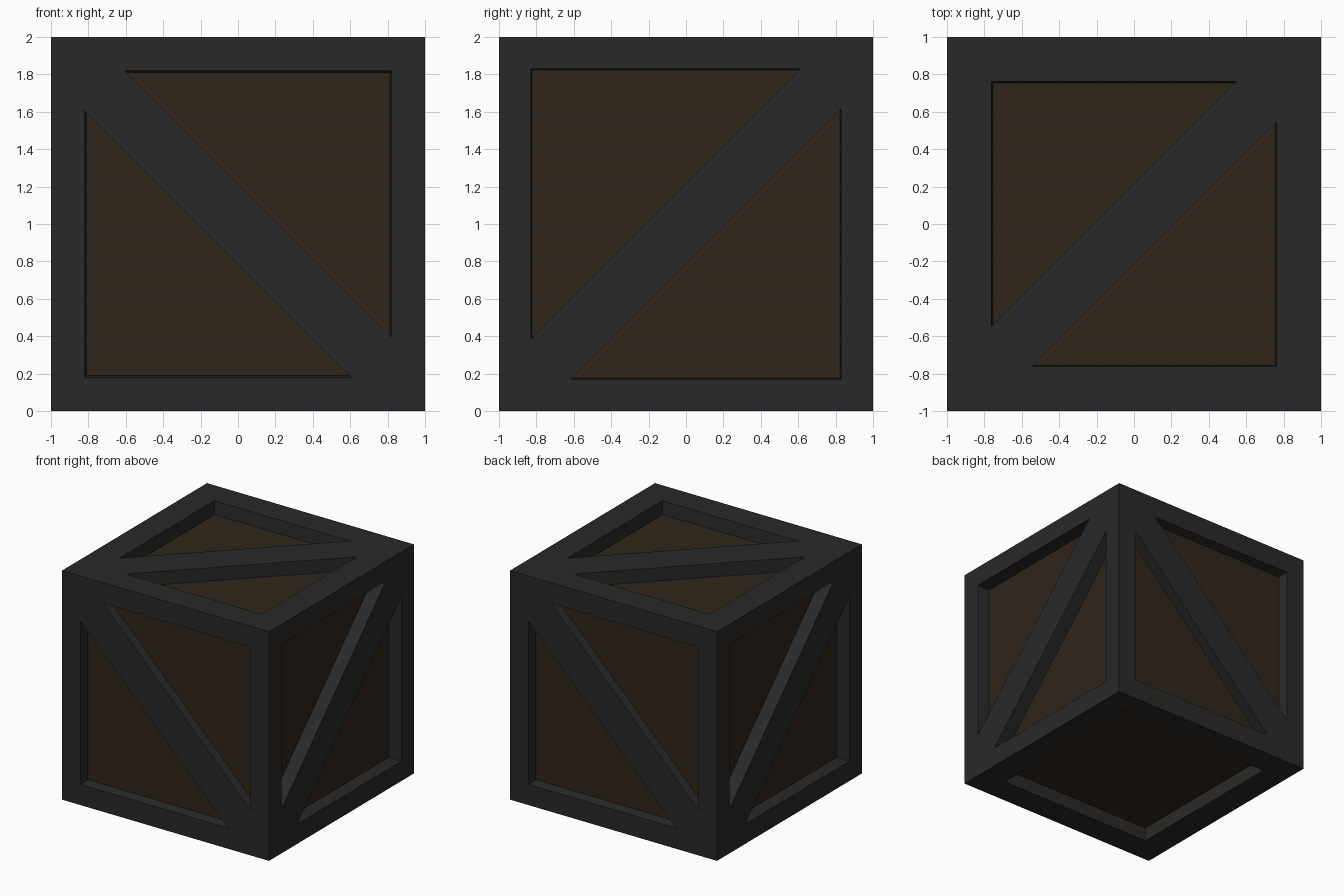
import bpy, bmesh
from mathutils import Vector

if "Cube" in bpy.data.objects:
    bpy.data.objects.remove(bpy.data.objects["Cube"])


def material(name, color):
    m = bpy.data.materials.new(name)
    m.diffuse_color = (*color, 1)
    m.use_nodes = True
    m.node_tree.nodes["Principled BSDF"].inputs["Base Color"].default_value = m.diffuse_color
    return m


FRAME = material("dark_metal", (0.022, 0.022, 0.022))
BRACE = material("brace_metal", (0.021, 0.022, 0.023))
WOOD = material("dark_wood", (0.029, 0.019, 0.011))
CENTRE = Vector((0, 0, 1))

# name, right axis, up axis, half opening, recess depth, wall taper, brace slope
SIDES = [
    ("front", (1, 0, 0), (0, 0, 1), 0.82, 0.09, 0.01, -1),
    ("back", (-1, 0, 0), (0, 0, 1), 0.82, 0.09, 0.01, -1),
    ("right", (0, 1, 0), (0, 0, 1), 0.828, 0.12, 0.004, 1),
    ("left", (0, -1, 0), (0, 0, 1), 0.828, 0.12, 0.004, 1),
    ("top", (1, 0, 0), (0, 1, 0), 0.762, 0.115, 0.008, 1),
    ("bottom", (1, 0, 0), (0, -1, 0), 0.762, 0.115, 0.008, 0),
]


def finish(bm, name, mat, recalc=True):
    bmesh.ops.remove_doubles(bm, verts=bm.verts, dist=1e-5)
    if recalc:
        bmesh.ops.recalc_face_normals(bm, faces=bm.faces)
    me = bpy.data.meshes.new(name)
    bm.to_mesh(me)
    bm.free()
    me.materials.append(mat)
    ob = bpy.data.objects.new(name, me)
    bpy.context.collection.objects.link(ob)


def square(s):
    return [(-s, -s), (s, -s), (s, s), (-s, s)]


frame = bmesh.new()
for name, right, up, opening, depth, taper, slope in SIDES:
    u, v = Vector(right), Vector(up)
    w = u.cross(v)

    def ring(bm, points, height):
        return [bm.verts.new(CENTRE + u * a + v * b + w * height) for a, b in points]

    # Frame border and recess walls
    rings = [ring(frame, square(1), 1), ring(frame, square(opening), 1),
             ring(frame, square(opening - taper), 1 - depth)]
    for outer, inner in zip(rings, rings[1:]):
        for i in range(4):
            j = (i + 1) % 4
            frame.faces.new((outer[i], outer[j], inner[j], inner[i]))

    # Recessed wooden panel
    panel = bmesh.new()
    panel.faces.new(ring(panel, square(opening - taper), 1 - depth))
    finish(panel, name + "_panel", WOOD, recalc=False)

    # Diagonal brace, flush with the frame
    if slope:
        o, c = opening, opening - 0.215
        outline = [(-o, -o), (-c, -o), (o, c), (o, o), (c, o), (-o, -c)]
        outline = [(a * slope, b) for a, b in outline]
        brace = bmesh.new()
        low, high = ring(brace, outline, 1 - depth), ring(brace, outline, 1)
        brace.faces.new(low[::-1])
        brace.faces.new(high)
        for i in range(6):
            j = (i + 1) % 6
            brace.faces.new((low[i], low[j], high[j], high[i]))
        finish(brace, name + "_brace", BRACE)

finish(frame, "crate_frame", FRAME, recalc=False)
